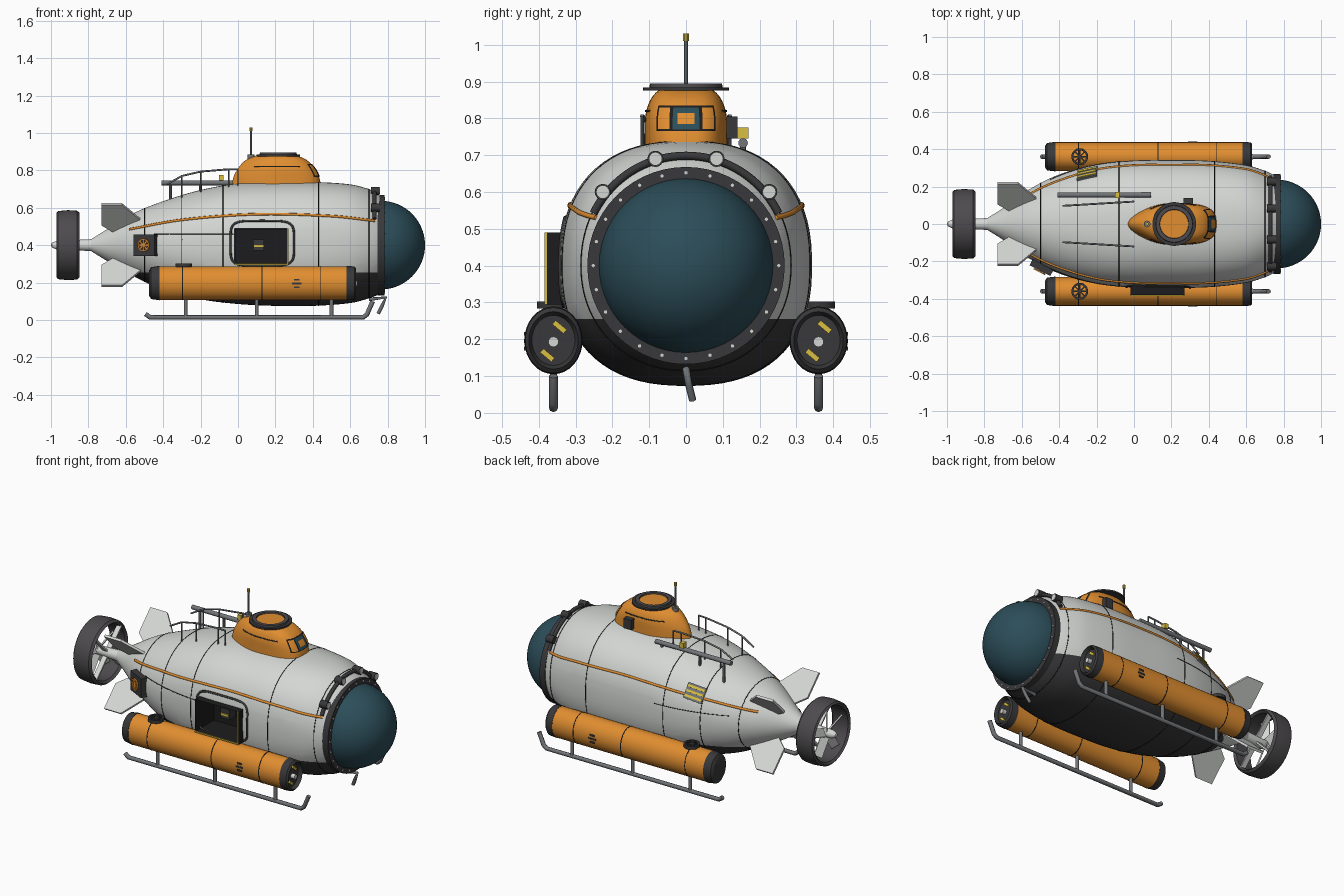
import bpy, bmesh
from math import sin, cos, pi, radians, copysign
from mathutils import Vector, Matrix

if "Cube" in bpy.data.objects:
    bpy.data.objects.remove(bpy.data.objects["Cube"])

def material(name, *rgb):
    m = bpy.data.materials.new(name)
    m.use_nodes = True
    m.diffuse_color = (*rgb, 1)
    m.node_tree.nodes["Principled BSDF"].inputs["Base Color"].default_value = (*rgb, 1)
    return m

WHITE = material("pale hull grey", .66, .68, .66)
ORANGE = material("orange", .75, .27, .03)
DARK = material("dark grey", .04, .04, .043)
BLACK = material("black", .012, .012, .013)
GLASS = material("dark teal glass", .025, .075, .1)
METAL = material("mid grey metal", .17, .18, .19)
DUCT = material("charcoal", .075, .07, .075)
YELLOW = material("yellow", .7, .52, .05)

def finish(name, bm, *mats):
    me = bpy.data.meshes.new(name)
    bm.to_mesh(me)
    bm.free()
    for m in mats:
        me.materials.append(m)
    me.shade_smooth()
    me.set_sharp_from_angle(angle=radians(32))
    ob = bpy.data.objects.new(name, me)
    bpy.context.collection.objects.link(ob)
    return ob

def loft(rings, cap=True, closed=True):
    bm = bmesh.new()
    vs = [[bm.verts.new(p) for p in r] for r in rings]
    n = len(vs[0])
    for a, b in zip(vs, vs[1:]):
        for i in range(n if closed else n - 1):
            j = (i + 1) % n
            bm.faces.new((a[i], a[j], b[j], b[i]))
    if cap:
        bm.faces.new(vs[0])
        bm.faces.new(vs[-1])
    bmesh.ops.recalc_face_normals(bm, faces=bm.faces)
    return bm

def lathe(name, prof, mat, origin=(0, 0, 0), axis=(1, 0, 0), seg=32, squash=1, ring=False):
    # Revolves (distance, radius) pairs; ring closes the profile on itself
    q = Vector(axis).to_track_quat('Z', 'Y')
    prof = prof + prof[:1] if ring else prof
    rings = []
    for h, r in prof:
        row = [q @ Vector((r * cos(2 * pi * i / seg), r * sin(2 * pi * i / seg), h)) for i in range(seg)]
        rings.append([Vector((p.x, p.y * squash, p.z)) + Vector(origin) for p in row])
    bm = loft(rings, not ring)
    bmesh.ops.remove_doubles(bm, verts=bm.verts, dist=1e-5)
    bmesh.ops.recalc_face_normals(bm, faces=bm.faces)
    return finish(name, bm, mat)

def rod(name, a, b, r, mat, seg=16):
    d = Vector(b) - Vector(a)
    return lathe(name, [(0, r), (d.length, r)], mat, a, d, seg)

def box(name, size, mat, at=(0, 0, 0), frame=None):
    bm = bmesh.new()
    bmesh.ops.create_cube(bm, size=1)
    m = (frame or Matrix()) @ Matrix.Translation(at) @ Matrix.Diagonal((*size, 1))
    bmesh.ops.transform(bm, matrix=m, verts=bm.verts)
    return finish(name, bm, mat)

def tube(name, pts, r, mat, cyclic=False):
    cu = bpy.data.curves.new(name, 'CURVE')
    cu.dimensions = '3D'
    cu.bevel_depth, cu.bevel_resolution, cu.use_fill_caps = r, 2, True
    sp = cu.splines.new('POLY')
    sp.points.add(len(pts) - 1)
    for p, co in zip(sp.points, pts):
        p.co = (*co, 1)
    sp.use_cyclic_u = cyclic
    cu.materials.append(mat)
    ob = bpy.data.objects.new(name, cu)
    bpy.context.collection.objects.link(ob)

def sample(table, x):
    # Smooth interpolation of a table whose first column is x
    k = max(0, min(len(table) - 2, sum(r[0] <= x for r in table) - 1))
    a, b = table[k], table[k + 1]
    p, n = table[max(k - 1, 0)], table[min(k + 2, len(table) - 1)]
    w, t = b[0] - a[0], (x - a[0]) / (b[0] - a[0])
    out = []
    for i in range(1, len(a)):
        s0 = (b[i] - p[i]) / (b[0] - p[0]) * w
        s1 = (n[i] - a[i]) / (n[0] - a[0]) * w
        out.append((2*t**3 - 3*t*t + 1)*a[i] + (t**3 - 2*t*t + t)*s0 + (3*t*t - 2*t**3)*b[i] + (t**3 - t*t)*s1)
    return out

# Hull stations: x, top, bottom, half width, squareness
AXIS = .4
HULL = [(-.82, .41, .39, .01, 2), (-.7, .485, .315, .085, 2), (-.56, .57, .235, .185, 2),
        (-.4, .635, .16, .265, 2.1), (-.2, .695, .11, .32, 2.3), (0, .73, .085, .34, 2.4),
        (.2, .738, .075, .342, 2.4), (.4, .738, .075, .338, 2.4), (.6, .725, .09, .315, 2.3),
        (.7, .7, .115, .285, 2.1), (.75, .675, .135, .262, 2), (.77, .66, .15, .25, 2)]

def power(v, n):
    return copysign(abs(v) ** (2 / n), v)

def hull(x, t, grow=0):
    top, low, w, n = sample(HULL, x)
    h = top - AXIS if sin(t) > 0 else AXIS - low
    return Vector((x, (w + grow) * power(cos(t), n), AXIS + (h + grow) * power(sin(t), n)))

def side(x, z, sign=1):
    top, low, w, n = sample(HULL, x)
    h = top - AXIS if z > AXIS else AXIS - low
    return Vector((x, sign * w * (1 - min(1, abs((z - AXIS) / h)) ** n) ** (1 / n), z))

def on_hull(x, t):
    # Frame with local x along the hull and local z outward
    p, e = hull(x, t), .01
    tx = (hull(x + e, t) - hull(x - e, t)).normalized()
    nz = tx.cross(hull(x, t + e) - hull(x, t - e)).normalized()
    if nz.dot(p - Vector((x, 0, AXIS))) < 0:
        nz.negate()
    m = Matrix((tx, nz.cross(tx), nz)).transposed().to_4x4()
    return Matrix.Translation(p) @ m

# Hull with dark belly and a cut doorway
X0, X1, Z0, Z1, BELLY = -.02, .27, .295, .49, .255
bm = loft([[hull(-.82 + 1.59 * i / 56, 2 * pi * (j + .5) / 72) for j in range(72)] for i in range(57)])
for co, no in [((X0, 0, 0), (1, 0, 0)), ((X1, 0, 0), (1, 0, 0)), ((0, 0, Z0), (0, 0, 1)),
               ((0, 0, Z1), (0, 0, 1)), ((0, 0, BELLY), (0, 0, 1)), ((-.56, 0, 0), (1, 0, 0))]:
    bmesh.ops.bisect_plane(bm, geom=bm.verts[:] + bm.edges[:] + bm.faces[:], plane_co=co, plane_no=no)
gone = []
for f in bm.faces:
    c = f.calc_center_median()
    f.material_index = int(c.z < BELLY and c.x > -.56)
    if X0 < c.x < X1 and Z0 < c.z < Z1 and c.y < -.1:
        gone.append(f)
bmesh.ops.delete(bm, geom=gone, context='FACES')
finish("hull", bm, WHITE, DARK)
for x in (-.5, -.3, -.08, .43, .7):
    tube("hull_seam", [hull(x, 2 * pi * i / 72) for i in range(72)], .002, BLACK, True)
for s in (1, -1):
    LINE = [(-.58, .485), (-.3, .535), (.1, .565), (.5, .555), (.73, .53)]
    xs = [-.58 + 1.31 * i / 40 for i in range(41)]
    tube("side_stripe", [side(x, sample(LINE, x)[0], s) for x in xs], .007, ORANGE)
    tube("side_seam", [side(x, .46, s) for x in xs[4:18]], .002, BLACK)

# Doorway: hollow box, rounded outline, yellow edges, equipment
bm = bmesh.new()
bmesh.ops.create_cube(bm, size=1)
bmesh.ops.transform(bm, verts=bm.verts, matrix=Matrix.Translation(((X0 + X1) / 2, -.28, (Z0 + Z1) / 2))
                    @ Matrix.Diagonal((X1 - X0, .2, Z1 - Z0, 1)))
front = min(bm.faces, key=lambda f: f.calc_center_median().y)
bmesh.ops.inset_individual(bm, faces=[front], thickness=.01)
bmesh.ops.translate(bm, verts=front.verts, vec=(0, .17, 0))
finish("doorway", bm, BLACK)
arc = [2 * pi * i / 48 for i in range(48)]
tube("door_outline", [side(.13 + .17 * power(cos(t), 5), .41 + .12 * power(sin(t), 5), -1) for t in arc], .006, DARK, True)
box("door_edge_side", (.008, .006, Z1 - Z0), YELLOW, (X1 - .004, -.381, (Z0 + Z1) / 2))
box("door_edge_sill", (X1 - X0, .006, .008), YELLOW, (.125, -.381, Z0 + .004))
box("door_equipment", (.06, .06, .06), DARK, (.11, -.25, .4))
box("door_equipment_label", (.05, .006, .012), YELLOW, (.11, -.283, .395))

# Nose: dome, bolted ring, lamp rail
lathe("nose_dome", [(.76, .237)] + [(.763 + .237 * sin(a * pi / 32), .237 * cos(a * pi / 32)) for a in range(16)]
      + [(1, 0)], GLASS, (0, 0, AXIS), seg=56)
lathe("nose_ring", [(.745, .235), (.745, .268), (.782, .268), (.782, .235)], DARK, (0, 0, AXIS), seg=56, ring=True)
for i in range(24):
    a = 2 * pi * i / 24
    rod("ring_bolt", (.78, .252 * cos(a), AXIS + .252 * sin(a)), (.787, .252 * cos(a), AXIS + .252 * sin(a)), .006, WHITE, 8)
tube("lamp_rail", [hull(.73, radians(28 + 124 * i / 40), .012) for i in range(41)], .011, DARK)
for y, z in [(.226, .6), (.083, .69), (-.083, .69), (-.226, .6)]:
    rod("lamp", (.71, y, z), (.757, y, z), .022, DARK)
    rod("lamp_lens", (.755, y, z), (.76, y, z), .017, WHITE)
tube("manipulator_arm", [(.7, 0, .11), (.79, 0, .12), (.77, .008, .075), (.75, .018, .035)], .01, METAL)

# Tower levels: z, rear, front, half width
TOWER = [(.67, -.04, .45, .112), (.76, -.025, .435, .112), (.81, 0, .41, .11),
         (.85, .035, .375, .097), (.872, .075, .335, .08), (.88, .1, .31, .068)]

def tower(t, z, grow=0):
    rear, nose, w = sample(TOWER, z)
    n = 3 if cos(t) > 0 else 2
    thin = 1 + .3 * min(0, cos(t)) * abs(cos(t))
    return Vector(((rear + nose) / 2 + ((nose - rear) / 2 + grow) * power(cos(t), n),
                   (w + grow) * power(sin(t), n) * thin, z))

finish("tower", loft([[tower(2 * pi * i / 64, .67 + .21 * k / 20) for i in range(64)] for k in range(21)]), ORANGE)

def pane(name, t0, t1, z0, z1, grow, mat):
    rows = [[tower(radians(t0 + (t1 - t0) * i / 12), z0 + (z1 - z0) * k / 4, grow) for i in range(13)] for k in range(5)]
    finish(name, loft(rows, False, False), mat)

pane("window_frame", -36, 36, .765, .835, .003, BLACK)
pane("window_centre", -10, 10, .77, .83, .005, GLASS)
pane("window_inner", -5, 5, .785, .815, .007, ORANGE)
for s in (1, -1):
    pane("window_side", 14 * s, 32 * s, .771, .829, .005, ORANGE)
    tube("tower_groove", [tower(s * radians(60 + 6 * i), .82, .001) for i in range(12)], .003, DARK)
HATCH = (.215, 0, 0)
lathe("hatch_flange", [(.875, .07), (.875, .117), (.884, .117), (.884, .07)], DARK, HATCH, (0, 0, 1), 40, ring=True)
lathe("hatch_ring", [(.88, .075), (.88, .1), (.894, .098), (.894, .078)], DUCT, HATCH, (0, 0, 1), 40, ring=True)
lathe("hatch_lid", [(.87, .076), (.886, .076)], ORANGE, HATCH, (0, 0, 1), 40)
box("tower_box", (.05, .03, .06), DARK, (.29, .125, .775))
rod("antenna", (.07, 0, .85), (.07, 0, 1.015), .006, METAL, 10)
rod("antenna_base", (.07, 0, .85), (.07, 0, .885), .018, METAL)
rod("antenna_tip", (.07, 0, 1.01), (.07, 0, 1.03), .008, YELLOW, 10)

# Deck rails and boom
RAIL = [(-.38, .725), (-.3, .77), (-.2, .793), (-.05, .806), (0, .806)]
for s in (1, -1):
    ends = [Vector((x, s * (.12 + .06 * x), z)) for x, z in RAIL]
    tube("hand_rail", ends, .005, METAL)
    for p in ends[1:]:
        rod("rail_post", (p.x, p.y, p.z - .13), p, .004, METAL, 8)
rod("deck_boom", (-.41, .155, .733), (.09, .155, .733), .013, METAL)
for x in (-.36, -.2, .05):
    rod("boom_foot", (x, .155, .6), (x, .155, .73), .008, METAL, 8)
box("boom_fitting", (.025, .03, .03), YELLOW, (-.09, .155, .76))

# Striped vent and wheel panel on the hull sides
vent = on_hull(-.25, radians(31))
box("vent_plate", (.11, .09, .012), METAL, frame=vent)
for k in (-1, 0, 1):
    box("vent_stripe", (.1, .013, .006), YELLOW, (0, .028 * k, .007), vent)
panel = on_hull(-.49, pi)
box("wheel_panel", (.125, .115, .04), DARK, (0, 0, .008), panel)
out = panel.to_3x3() @ Vector((0, 0, 1))
lathe("panel_wheel", [(.03, .027), (.03, .035), (.037, .035), (.037, .027)], ORANGE, panel.translation, out, 24, ring=True)
for k in range(4):
    box("panel_wheel_spoke", (.06, .007, .006), ORANGE, (0, 0, .032), panel @ Matrix.Rotation(k * pi / 4, 4, 'Z'))

# Tail: duct, propeller, fins
lathe("propeller_duct", [(-.97, .172), (-.962, .182), (-.91, .187), (-.86, .184), (-.847, .172), (-.86, .16), (-.96, .16)],
      DUCT, (0, 0, AXIS), seg=48, ring=True)
lathe("propeller_hub", [(-1, 0), (-.995, .012), (-.97, .024), (-.86, .028), (-.78, .032)], WHITE, (0, 0, AXIS), seg=24)
for k in range(5):
    m = Matrix.Translation((-.93, 0, AXIS)) @ Matrix.Rotation(k * 2 * pi / 5, 4, 'X')
    box("propeller_blade", (.008, .05, .13), WHITE, (0, 0, .075), m @ Matrix.Rotation(radians(35), 4, 'Z'))
FIN = [(-.73, .31), (-.62, .31), (-.5, .17), (-.64, .08), (-.73, .155)]
for k in range(4):
    m = Matrix.Translation((0, 0, AXIS)) @ Matrix.Rotation(pi / 4 + k * pi / 2, 4, 'X')
    bm = loft([[m @ Vector((x, w, r)) for x, r in FIN] for w in (-.007, .007)])
    finish("tail_fin", bm, WHITE)
    box("duct_strut", (.03, .01, .15), WHITE, (-.865, 0, .09), m)

# Pontoons, valves and skids on both sides
for s in (1, -1):
    at = (0, .36 * s, .197)
    lathe("pontoon", [(-.43, .09), (.59, .09)], ORANGE, at, squash=.86)
    lathe("pontoon_rear_cap", [(-.475, 0), (-.475, .068), (-.465, .085), (-.42, .092), (-.42, 0)], DARK, at, squash=.86)
    lathe("pontoon_front_cap", [(.58, 0), (.58, .092), (.622, .089), (.632, .078), (.61, .068), (.61, 0)], DARK, at, squash=.86)
    rod("pontoon_nozzle", (.6, at[1], .193), (.635, at[1], .193), .014, WHITE)
    for k in (1, -1):
        m = Matrix.Translation((.614, at[1], .195)) @ Matrix.Rotation(radians(-40), 4, 'X')
        box("pontoon_blade", (.008, .014, .04), YELLOW, (0, .04 * k, .012 * k), m @ Matrix.Rotation(pi / 2, 4, 'X'))
    for x in (-.3, .125, .44):
        lathe("pontoon_seam", [(x, .085), (x, .0912), (x + .005, .0912), (x + .005, .085)], BLACK, at, squash=.86, ring=True)
    for dz in (-.02, 0, .02):
        box("pontoon_mark", (.05 - abs(dz), .006, .01), DARK, (.315, s * .437, .195 + dz))
    lathe("valve_wheel", [(.284, .034), (.284, .045), (.303, .045), (.303, .034)], DARK, (-.29, at[1], 0), (0, 0, 1), 24, ring=True)
    for k in range(4):
        m = Matrix.Translation((-.29, at[1], .296)) @ Matrix.Rotation(k * pi / 4, 4, 'Z')
        box("valve_spoke", (.08, .007, .008), DARK, frame=m)
    tube("skid", [(-.495, at[1], .032), (-.47, at[1], .014), (.67, at[1], .014), (.69, at[1], .03), (.72, at[1], .1)], .0125, METAL)
    for x in (-.28, .1, .5):
        rod("skid_post", (x, at[1], .014), (x, at[1], .13), .01, METAL, 12)
